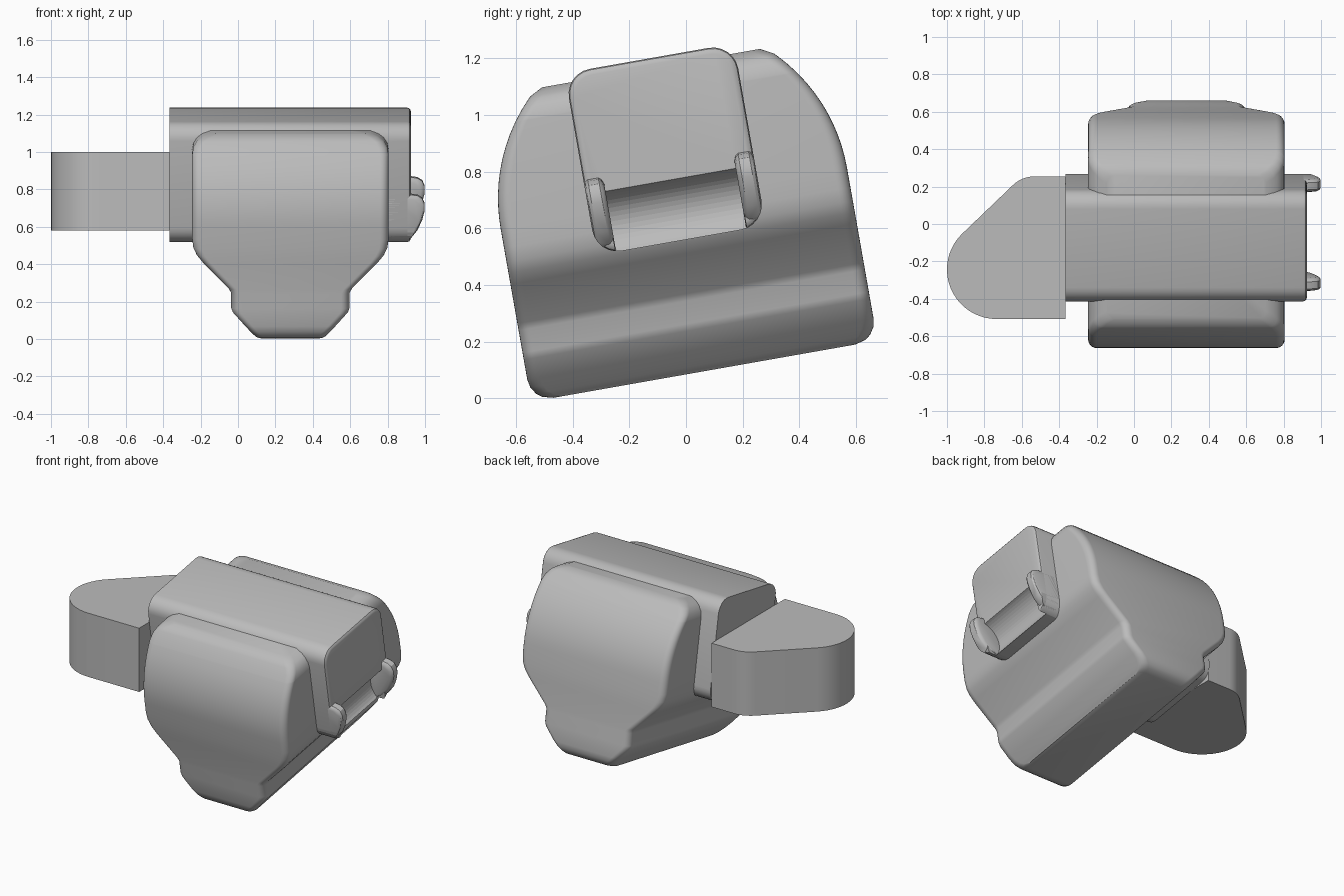
import bpy, bmesh
from math import sin, cos, pi, radians, sqrt
from mathutils import Matrix

if "Cube" in bpy.data.objects:
    bpy.data.objects.remove(bpy.data.objects["Cube"])

grey = bpy.data.materials.new("plain grey")
grey.use_nodes = True
COLOUR = (0.5, 0.5, 0.5, 1)
grey.diffuse_color = COLOUR
grey.node_tree.nodes["Principled BSDF"].inputs["Base Color"].default_value = COLOUR

# The body leans back; its parts are built upright and then tilted
TILT = Matrix.Translation((0, -0.48, 0)) @ Matrix.Rotation(radians(10), 4, 'X')
MID_X, MID_Y = 0.28, 0.553


def rounded_rect(a, b, r, n=6):
    """Outline of a rectangle of half sizes a, b with corner radius r."""
    pts = []
    for k, (sx, sy) in enumerate([(1, 1), (-1, 1), (-1, -1), (1, -1)]):
        for i in range(n + 1):
            t = (k + i / n) * pi / 2
            pts.append((sx * (a - r) + r * cos(t), sy * (b - r) + r * sin(t)))
    return pts


def loft(name, rings, tilted=True):
    """Skin a list of equal-length rings of 3D points and cap both ends."""
    bm = bmesh.new()
    loops = [[bm.verts.new(p) for p in ring] for ring in rings]
    count = len(loops[0])
    for low, high in zip(loops, loops[1:]):
        for i in range(count):
            j = (i + 1) % count
            bm.faces.new((low[i], low[j], high[j], high[i]))
    bm.faces.new(loops[0])
    bm.faces.new(loops[-1])
    bmesh.ops.recalc_face_normals(bm, faces=bm.faces)
    mesh = bpy.data.meshes.new(name)
    bm.to_mesh(mesh)
    bm.free()
    mesh.materials.append(grey)
    obj = bpy.data.objects.new(name, mesh)
    bpy.context.collection.objects.link(obj)
    if tilted:
        obj.matrix_world = TILT
    return obj


def boolean(obj, other, operation):
    mod = obj.modifiers.new("cut", 'BOOLEAN')
    mod.operation, mod.object, mod.solver = operation, other, 'EXACT'
    other.hide_render = True
    other.hide_viewport = True


def interp(table, v):
    for (v0, w0), (v1, w1) in zip(table, table[1:]):
        if v <= v1:
            return w0 + (w1 - w0) * (v - v0) / (v1 - v0)
    return table[-1][1]


# Main body: stacked rounded rectangles, narrow foot, waist, domed front and back
TOP = 1.085
width = [(0, .175), (.15, .308), (.175, .317), (.255, .317), (.28, .33), (.42, .468),
         (.46, .5), (.5, .519), (.55, .525), (.985, .525), (1.02, .518), (1.05, .499),
         (1.07, .47), (TOP, .425)]


def length(v):
    if v < 0.08:
        return 0.54 + sqrt(0.08 ** 2 - (0.08 - v) ** 2)
    if v > 0.62:
        return sqrt(0.62 ** 2 - (v - 0.62) ** 2) - max(0, v - 1.06) * 0.8
    return 0.62


levels = sorted({v for v, w in width} | {.01, .025, .05, .08, .62}
                | {.62 + .04 * i for i in range(1, 12)})
body = loft("main_body", [[(MID_X + x, MID_Y + y, v) for x, y in
                           rounded_rect(interp(width, v), length(v), .045)] for v in levels])


# Cross block running sideways through the body
def block_ring(x, inset=0):
    return [(x, MID_Y + y, 0.794 + z)
            for y, z in rounded_rect(.303 - inset, .326 - inset, .09 - inset)]


block = loft("cross_block", [block_ring(-.365), block_ring(.905), block_ring(.916, .004),
                             block_ring(.922, .012), block_ring(.925, .022)])

# Scooped recess in the lower end of the block
scoop = loft("scoop_cutter", [[(.96 + .13 * cos(i * pi / 24), y, .56 + .13 * sin(i * pi / 24))
                               for i in range(48)] for y in (.318, .788)])
boolean(block, scoop, 'DIFFERENCE')

# Pair of rounded tabs beside the recess, trimmed to the block's outline
trim = loft("tab_trim", [block_ring(.7), block_ring(1.1)])
profile = [(.82, .46), (.88, .474), (.925, .5), (.96, .545), (.985, .6), (.998, .65),
           (.998, .685), (.985, .715), (.96, .731), (.9, .74), (.82, .74)]
tabs = []
for name, side in (("front_tab", -1), ("back_tab", 1)):
    rings = []
    for offset, shrink in ((.233, .022), (.24, .007), (.25, 0), (.288, 0), (.298, .007), (.303, .02)):
        rings.append([(x - shrink, MID_Y + side * offset, z - shrink * (z > .7)) for x, z in profile])
    tab = loft(name, rings)
    boolean(tab, trim, 'INTERSECT')
    tabs.append(tab)


# Level side arm with a rounded, slanting end
def arc(cx, cy, r, start, end, n=20):
    return [(cx + r * cos(radians(start + (end - start) * i / n)),
             cy + r * sin(radians(start + (end - start) * i / n))) for i in range(n + 1)]


outline = ([(-.365, .255)] + arc(-.53, .085, .17, 90, 135, 8)
           + arc(-.735, -.243, .265, 135, 270) + [(-.365, -.508)])
arm = loft("side_arm", [[(x, y, z) for x, y in outline] for z in (.58, 1.0)], tilted=False)

# Smooth shading with crisp edges
bpy.ops.object.select_all(action='DESELECT')
for obj in [body, block, arm] + tabs:
    obj.select_set(True)
bpy.context.view_layer.objects.active = body
bpy.ops.object.shade_smooth_by_angle(angle=radians(32))
